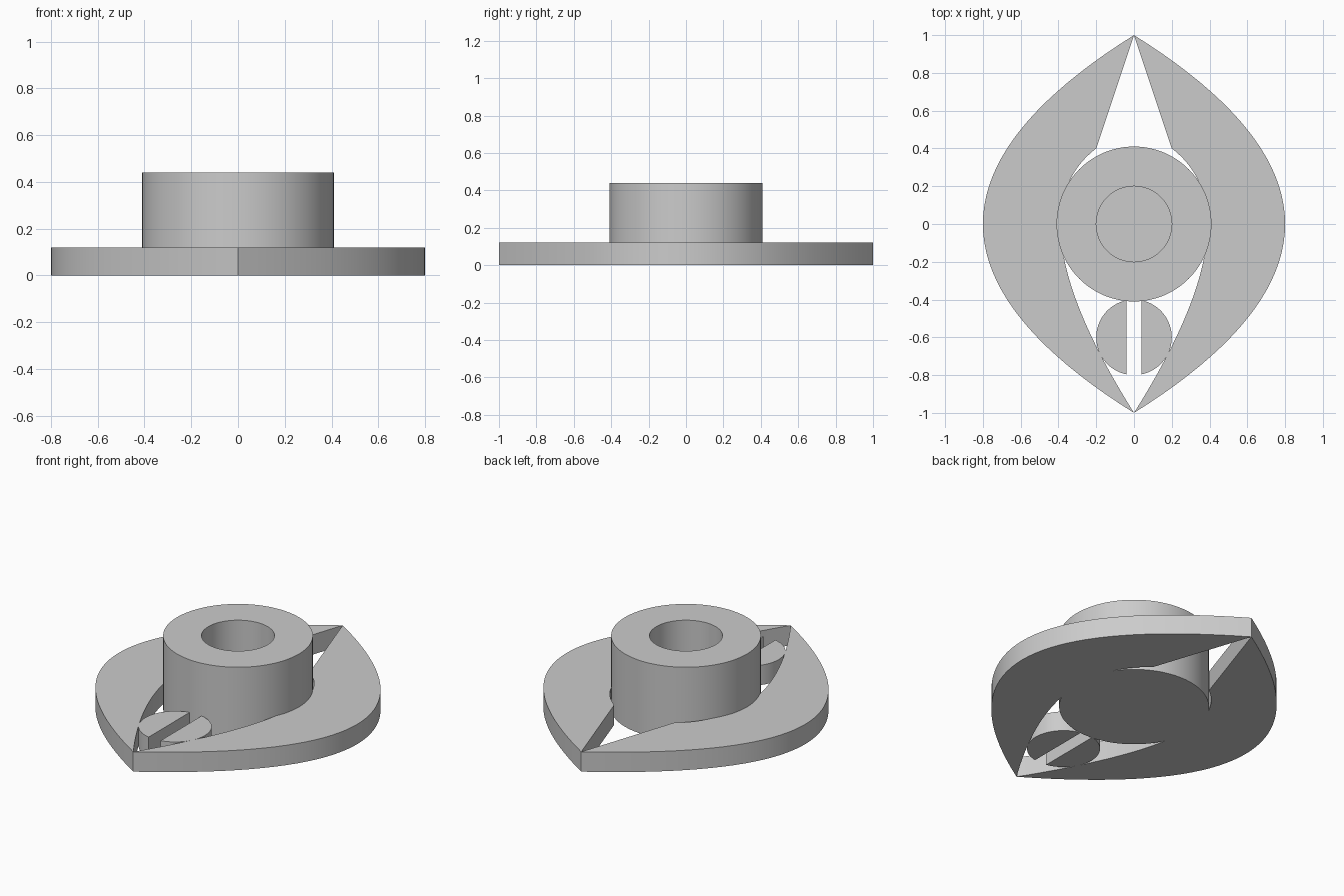
import bpy
import bmesh
import math
from mathutils import Vector

cube = bpy.data.objects.get("Cube")
if cube:
    bpy.data.objects.remove(cube, do_unlink=True)

PLATE = 0.12      # thickness of the flat parts
SEGMENTS = 96

grey = bpy.data.materials.new("plain grey")
grey.use_nodes = True
colour = (0.6, 0.6, 0.6, 1)
grey.diffuse_color = colour
grey.node_tree.nodes["Principled BSDF"].inputs["Base Color"].default_value = colour


def finish(name, bm):
    """Turn a bmesh into a smooth-shaded object with sharp edges kept."""
    bmesh.ops.remove_doubles(bm, verts=bm.verts, dist=1e-5)
    bmesh.ops.recalc_face_normals(bm, faces=bm.faces)
    mesh = bpy.data.meshes.new(name)
    bm.to_mesh(mesh)
    bm.free()
    mesh.materials.append(grey)
    obj = bpy.data.objects.new(name, mesh)
    bpy.context.collection.objects.link(obj)
    bpy.ops.object.select_all(action="DESELECT")
    obj.select_set(True)
    bpy.context.view_layer.objects.active = obj
    bpy.ops.object.shade_smooth_by_angle(angle=math.radians(30))


def prism(name, outline, side):
    """Extrude an outline upward; side = -1 mirrors it across x."""
    bm = bmesh.new()
    face = bm.faces.new([bm.verts.new((side * x, y, 0)) for x, y in outline])
    result = bmesh.ops.extrude_face_region(bm, geom=[face], use_keep_orig=True)
    top = [v for v in result["geom"] if isinstance(v, bmesh.types.BMVert)]
    bmesh.ops.translate(bm, verts=top, vec=(0, 0, PLATE))
    finish(name, bm)


def curve(start, control, end, steps=40):
    """Points along a quadratic curve."""
    a, b, c = Vector(start), Vector(control), Vector(end)
    ts = [i / steps for i in range(steps + 1)]
    return [tuple(a * (1 - t) ** 2 + b * 2 * t * (1 - t) + c * t * t) for t in ts]


# Crescent outline: bowed outer edge, inner edge back up to the notch corner
outer = curve((0, 1), (1.6, 0), (0, -1))
inner = curve((0, -1), (0.66, 0.05), (0.2, 0.4))
crescent = outer + inner[1:]

# Half disc outline, cut off flat beside the central slot
radius, slot, centre_y = 0.2, 0.04, -0.6
reach = math.acos(slot / radius)
half_disc = []
for i in range(33):
    a = -reach + 2 * reach * i / 32
    half_disc.append((radius * math.cos(a), centre_y + radius * math.sin(a)))

for label, side in (("left", 1), ("right", -1)):
    prism(label + "_crescent_plate", crescent, side)
    prism(label + "_half_disc", half_disc, side)

# Hub: turned profile with a blind bore
bm = bmesh.new()
profile = [(0, 0), (0.41, 0), (0.41, 0.44), (0.2, 0.44), (0.2, PLATE), (0, PLATE)]
verts = [bm.verts.new((r, 0, z)) for r, z in profile]
edges = [bm.edges.new(pair) for pair in zip(verts, verts[1:])]
bmesh.ops.spin(bm, geom=verts + edges, cent=(0, 0, 0), axis=(0, 0, 1),
               angle=math.tau, steps=SEGMENTS, use_merge=True)
finish("hub", bm)
